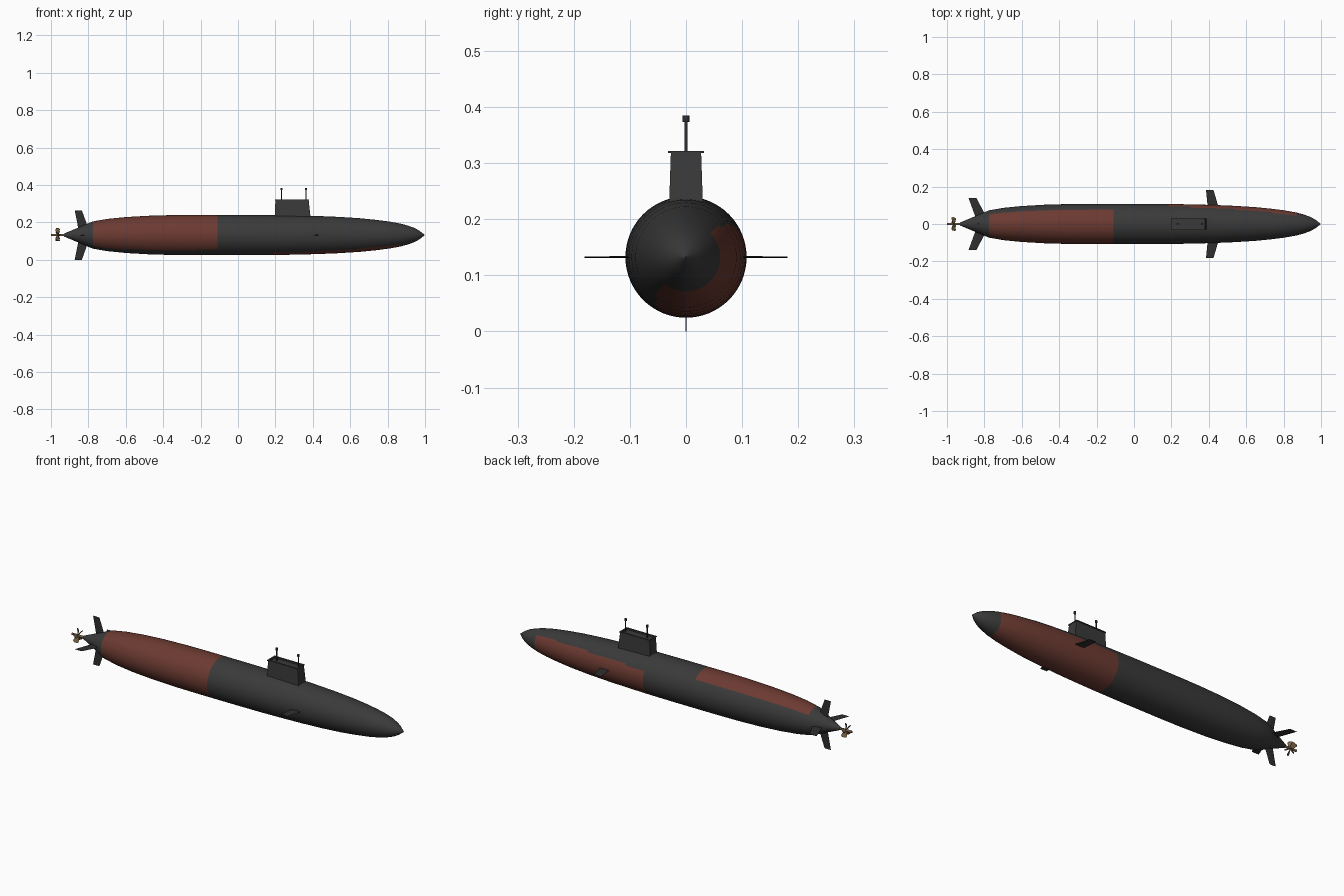
import bpy, bmesh, math
from mathutils import Vector, Matrix

if "Cube" in bpy.data.objects:
    bpy.data.objects.remove(bpy.data.objects["Cube"])

AXIS = 0.1325  # height of the hull centre line


def material(name, r, g, b):
    m = bpy.data.materials.new(name)
    m.use_nodes = True
    m.diffuse_color = (r, g, b, 1)
    bsdf = m.node_tree.nodes["Principled BSDF"]
    bsdf.inputs["Base Color"].default_value = (r, g, b, 1)
    bsdf.inputs["Roughness"].default_value = 0.7
    return m


GREY = material("hull grey", 0.042, 0.042, 0.042)
RED = material("oxide red", 0.15, 0.043, 0.031)
DARK = material("dark grey", 0.028, 0.028, 0.028)
BRASS = material("brass", 0.2, 0.13, 0.065)


def finish(name, bm, *mats, smooth=False):
    bmesh.ops.recalc_face_normals(bm, faces=bm.faces[:])
    mesh = bpy.data.meshes.new(name)
    bm.to_mesh(mesh)
    bm.free()
    for m in mats:
        mesh.materials.append(m)
    ob = bpy.data.objects.new(name, mesh)
    bpy.context.collection.objects.link(ob)
    if smooth:
        bpy.ops.object.select_all(action='DESELECT')
        ob.select_set(True)
        bpy.context.view_layer.objects.active = ob
        bpy.ops.object.shade_smooth_by_angle(angle=math.radians(35))
    return ob


def loft(bm, loops):
    """Bridge closed loops of points and cap both ends."""
    rings = [[bm.verts.new(p) for p in loop] for loop in loops]
    n = len(rings[0])
    for a, b in zip(rings, rings[1:]):
        for i in range(n):
            j = (i + 1) % n
            bm.faces.new((a[i], a[j], b[j], b[i]))
    bm.faces.new(rings[0])
    bm.faces.new(rings[-1])


def ring(x, r, n=64):
    return [(x, r * math.cos(2 * math.pi * i / n), AXIS + r * math.sin(2 * math.pi * i / n))
            for i in range(n)]


def blend(a, b, t):
    return a + (b - a) * min(max(t, 0), 1)


# Hull of revolution, with two painted areas chosen by station and angle
profile = [(-0.93, .008), (-0.86, .037), (-0.80, .063), (-0.775, .073), (-0.70, .086),
           (-0.60, .096), (-0.48, .103), (-0.34, .107), (-0.22, .108), (-0.11, .108),
           (0.04, .108), (0.185, .107), (0.30, .105), (0.42, .102), (0.54, .097),
           (0.65, .090), (0.74, .081), (0.81, .072), (0.87, .061), (0.91, .050),
           (0.945, .037), (0.97, .023), (0.998, .001)]
bm = bmesh.new()
loft(bm, [ring(x, r) for x, r in profile])
for f in bm.faces:
    c = f.calc_center_median()
    angle = math.degrees(math.atan2(c.z - AXIS, c.y))
    if -0.775 < c.x < -0.11:
        t = (c.x + 0.775) / 0.665
        f.material_index = int((angle - 45) % 360 < blend(191, 181, t))
    elif 0.185 < c.x < 0.87:
        t = (c.x - 0.185) / 0.685
        low, high = blend(-114, -133, t), blend(28, 46, t)
        f.material_index = int(low < angle < high)
finish("hull", bm, GREY, RED, smooth=True)


# Sail with an overhanging lip and a shallow bridge recess
def rect(x0, x1, y, z):
    return [(x0, -y, z), (x1, -y, z), (x1, y, z), (x0, y, z)]


bm = bmesh.new()
loft(bm, [rect(.195, .391, .031, .20), rect(.200, .378, .027, .318),
          rect(.198, .380, .032, .318), rect(.198, .380, .032, .322),
          rect(.206, .372, .024, .322), rect(.206, .372, .024, .314)])
finish("sail", bm, GREY)


# Masts with small sensor heads
def cylinder(bm, start, end, r, n=12):
    start, end = Vector(start), Vector(end)
    d = end - start
    m = Matrix.Translation((start + end) / 2) @ d.to_track_quat('Z', 'Y').to_matrix().to_4x4()
    bmesh.ops.create_cone(bm, cap_ends=True, segments=n, radius1=r, radius2=r,
                          depth=d.length, matrix=m)


for name, x in (("rear_mast", .233), ("front_mast", .364)):
    bm = bmesh.new()
    cylinder(bm, (x, 0, .31), (x, 0, .375), .003)
    cylinder(bm, (x, 0, .373), (x, 0, .385), .006)
    finish(name, bm, DARK, smooth=True)


# Tapered fins: root and tip chords, spun about the hull axis
def fin(name, root, tip, turn, thick=.003):
    bm = bmesh.new()
    loops = []
    for (x0, x1, out), t in ((root, thick), (tip, thick * .6)):
        mid = (x0 + x1) / 2
        loops.append([(x0, out, 0), (mid, out, -t / 2), (x1, out, 0), (mid, out, t / 2)])
    loft(bm, loops)
    bm.transform(Matrix.Translation((0, 0, AXIS)) @ Matrix.Rotation(turn, 4, 'X'))
    finish(name, bm, DARK)


quarter = math.pi / 2
for k, side in enumerate(("left_side", "upper", "right_side", "lower")):
    if k % 2:
        fin(side + "_rudder", (-.853, -.798, .03), (-.873, -.835, AXIS), k * quarter)
    else:
        fin(side + "_stern_plane", (-.845, -.785, .03), (-.885, -.843, .14), k * quarter)
for k, side in ((0, "back"), (2, "front")):
    fin(side + "_bow_plane", (.396, .458, .07), (.385, .425, .181), k * quarter, .004)

# Propeller: shaft, hub and pitched blades
bm = bmesh.new()
cylinder(bm, (-1, 0, AXIS), (-.90, 0, AXIS), .006)
finish("propeller_hub", bm, BRASS, smooth=True)

bm = bmesh.new()
BLADES = 5
for k in range(BLADES):
    spin = Matrix.Translation((-.964, 0, AXIS)) @ Matrix.Rotation(2 * math.pi * k / BLADES + quarter, 4, 'X')
    loops = []
    for out, half, pitch in ((.003, .006, 55), (.02, .013, 45), (.032, .014, 38), (.037, .008, 35)):
        a = math.radians(pitch)
        u = Vector((math.cos(a), 0, math.sin(a)))
        v = Vector((-math.sin(a), 0, math.cos(a))) * .0012
        c = Vector((0, out, 0))
        loops.append([spin @ (c + s * half * u + w * v) for s, w in ((-1, -1), (1, -1), (1, 1), (-1, 1))])
    loft(bm, loops)
finish("propeller_blades", bm, BRASS)
